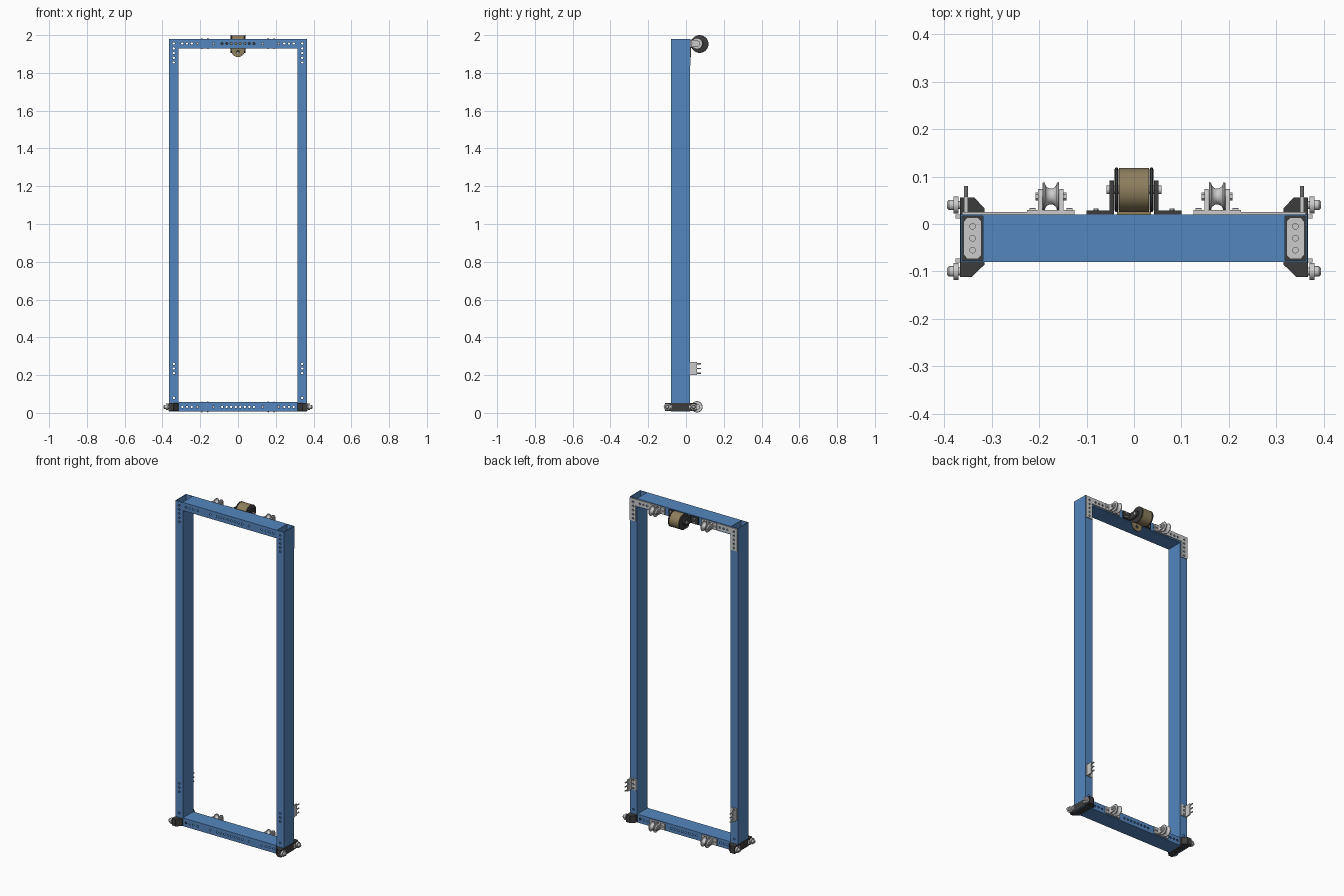
import bpy, bmesh, math

if "Cube" in bpy.data.objects:
    bpy.data.objects.remove(bpy.data.objects["Cube"])

def material(name, rgb):
    m = bpy.data.materials.new(name)
    m.diffuse_color = (*rgb, 1)
    m.use_nodes = True
    m.node_tree.nodes["Principled BSDF"].inputs["Base Color"].default_value = m.diffuse_color
    return m

BLUE = material("blue paint", (0.09, 0.24, 0.52))
DARK = material("dark metal", (0.045, 0.045, 0.045))
BROWN = material("tan drum", (0.27, 0.21, 0.11))
PUT = {'x': lambda a, p, q: (a, p, q), 'y': lambda a, p, q: (p, a, q), 'z': lambda a, p, q: (p, q, a)}

def finish(name, bm, mat=None, smooth=False):
    bmesh.ops.recalc_face_normals(bm, faces=bm.faces)
    me = bpy.data.meshes.new(name)
    bm.to_mesh(me)
    bm.free()
    ob = bpy.data.objects.new(name, me)
    bpy.context.collection.objects.link(ob)
    if mat:
        me.materials.append(mat)
    if smooth:
        bpy.context.view_layer.objects.active = ob
        bpy.ops.object.select_all(action='DESELECT')
        ob.select_set(True)
        bpy.ops.object.shade_smooth_by_angle(angle=math.radians(35))
    return ob

def add_prism(bm, pts, axis, a, b):
    lo = [bm.verts.new(PUT[axis](a, *p)) for p in pts]
    hi = [bm.verts.new(PUT[axis](b, *p)) for p in pts]
    bm.faces.new(lo)
    bm.faces.new(hi)
    for i in range(len(pts)):
        j = (i + 1) % len(pts)
        bm.faces.new((lo[i], lo[j], hi[j], hi[i]))

def prism(name, pts, axis, a, b, mat=None, smooth=False):
    bm = bmesh.new()
    add_prism(bm, pts, axis, a, b)
    return finish(name, bm, mat, smooth)

def rect(p0, p1, q0, q1):
    return [(p0, q0), (p1, q0), (p1, q1), (p0, q1)]

def box(name, x0, x1, y0, y1, z0, z1, mat=None):
    return prism(name, rect(x0, x1, y0, y1), 'z', z0, z1, mat)

def arc(cx, cy, r, a0, a1, n):
    return [(cx + r * math.cos(math.radians(a0 + (a1 - a0) * i / n)),
             cy + r * math.sin(math.radians(a0 + (a1 - a0) * i / n))) for i in range(n + 1)]

def circle(cx, cy, r, n=16):
    return arc(cx, cy, r, 0, 360, n)[:-1]

def lathe(name, profile, cx, cy, cz, mat=None, n=40):
    # profile of (x offset, radius) turned around the x axis
    bm = bmesh.new()
    rings = [[bm.verts.new((cx + x, cy + p, cz + q)) for p, q in circle(0, 0, r, n)] for x, r in profile]
    bm.faces.new(rings[0])
    bm.faces.new(rings[-1])
    for A, B in zip(rings, rings[1:]):
        for i in range(n):
            j = (i + 1) % n
            bm.faces.new((A[i], A[j], B[j], B[i]))
    return finish(name, bm, mat, True)

def cutter(name, prisms):
    bm = bmesh.new()
    for p in prisms:
        add_prism(bm, *p)
    ob = finish(name, bm)
    ob.hide_render = True
    return ob

def cut(ob, tool):
    m = ob.modifiers.new("cut", 'BOOLEAN')
    m.operation, m.solver, m.object = 'DIFFERENCE', 'EXACT', tool
    bpy.context.view_layer.update()
    me = bpy.data.meshes.new_from_object(ob.evaluated_get(bpy.context.evaluated_depsgraph_get()))
    ob.modifiers.clear()
    ob.data = me

# Key sizes
Y0, Y1, XI, XO = -0.08, 0.02, 0.315, 0.365
ZB, ZT, W = 0.032, 1.955, 0.003
AX = 0.058

# Cutter for every bolt hole in the frame and its plates
spots = [(s * x, z) for s in (-1, 1) for z in (ZB, ZT) for x in (.295, .27, .245, .215, .13)]
spots += [(i * .024 - .084, z) for i in range(8) for z in (ZB, ZT)]
spots += [(s * .34, z) for s in (-1, 1) for z in (1.955, 1.93, 1.905, 1.88, 1.855, .26, .235, .21, .08)]
holes = cutter("hole_cutter", [(circle(x, z, .006, 12), 'y', -.12, .05) for x, z in spots])

# Hollow beams between the posts
for nm, z in (("bottom_beam", ZB), ("top_beam", ZT)):
    ob = box(nm, -XI, XI, Y0, Y1, z - .025, z + .025, BLUE)
    core = cutter("core", [(rect(Y0 + W, Y1 - W, z - .025 + W, z + .025 - W), 'x', -.5, .5)])
    cut(ob, core)
    cut(ob, holes)
    bpy.data.objects.remove(core)

def pulley(x, z):
    y = AX
    box("pulley_base", x - .05, x + .05, Y1, Y1 + .009, z - .02, z + .02)
    for s in (-1, 1):
        prism("pulley_cheek", [(Y1, z - .02)] + arc(y, z, .016, -90, 90, 12) + [(Y1, z + .02)],
              'x', x + s * .018, x + s * .027, None, True)
        lathe("pulley_bolt", [(-.004, .008), (.004, .008)], x + s * .029, y, z, None, 6)
        lathe("pulley_base_bolt", [(-.006, .004), (.006, .004)], x + s * .039, Y1 + .01, z, None, 8)
    groove = [(p, .033 - q) for p, q in arc(0, .004, .0125, 180, 0, 12)]
    lathe("pulley_wheel", [(-.0175, .0285), (-.0155, .030)] + groove + [(.0155, .030), (.0175, .0285)], x, y, z)

for s in (-1, 1):
    # Hollow post, open at the top
    post = prism("post", rect(*sorted((s * XI, s * XO)), Y0, Y1), 'z', .007, 1.98, BLUE)
    core = cutter("core", [(rect(*sorted((s * (XI + W), s * (XO - W))), Y0 + W, Y1 - W), 'z', -.1, 2.1)])
    cut(post, core)
    cut(post, holes)
    bpy.data.objects.remove(core)

    # L-shaped corner plate on the back
    L = [(.362, 1.976), (.225, 1.976), (.225, 1.938), (.322, 1.938), (.322, 1.84), (.362, 1.84)]
    cut(prism("corner_plate", [(s * x, z) for x, z in L], 'y', Y1, Y1 + .005), holes)

    # Angle bracket with three pins low on the post
    cut(box("pin_bracket_base", *sorted((s * .318, s * .362)), Y1, Y1 + .005, .2, .27), holes)
    box("pin_bracket_web", *sorted((s * .350, s * .358)), Y1, .058, .2, .27)
    for z in (.26, .235, .21):
        prism("bracket_pin", circle(s * .354, z, .004, 10), 'y', .055, .08, None, True)

    # Dark corner shoe with slotted grey plate inside the post
    shoe = [(.367, -.112), (.342, -.112), (.3145, -.085), (.3145, .033), (.337, .056), (.367, .056)]
    prism("corner_shoe", [(s * x, y) for x, y in shoe], 'z', .010, .053, DARK)
    oct_ = [(.321, -.065), (.329, -.074), (.351, -.074), (.359, -.065),
            (.359, .005), (.351, .014), (.329, .014), (.321, .005)]
    plate = prism("shoe_plate", [(s * x, y) for x, y in oct_], 'z', .050, .058)
    slots = cutter("slots", [(circle(s * .34, y, .006, 12), 'z', .0531, .1) for y in (-.055, -.03, -.005)])
    cut(plate, slots)
    bpy.data.objects.remove(slots)

    # Side rollers on the shoe
    for y, ty in ((-.1, -.077), (.04, .016)):
        lathe("side_roller", [(s * .0, .008), (s * .006, .008), (s * .006, .018), (s * .016, .018),
                              (s * .016, .011), (s * .026, .011), (s * .030, .007)], s * .364, y, ZB, None, 24)
        box("roller_tab", *sorted((s * .364, s * .376)), ty - .004, ty + .004, ZB - .012, ZB + .012)

    # Guide pulleys, top and bottom
    for z in (ZB, ZT):
        pulley(s * .175, z)

    # Drum bracket and end flange
    box("drum_bracket_base", *sorted((s * .042, s * .1)), Y1, Y1 + .008, ZT - .022, ZT + .022, DARK)
    prism("drum_cheek", [(Y1, ZT - .022)] + arc(.072, ZT, .02, -90, 90, 14) + [(Y1, ZT + .022)],
          'x', s * .042, s * .052, DARK, True)
    lathe("drum_flange", [(-.004, .043), (-.002, .047), (.002, .047), (.004, .043)], s * .037, .072, 1.953, DARK)
    for z in (-.012, .012):
        prism("drum_bracket_bolt", circle(s * .08, ZT + z, .005, 6), 'y', Y1 + .008, Y1 + .013)

# Central drum and the rounded tab hanging below it
lathe("drum", [(-.032, .046), (.032, .046)], 0, .072, 1.953, BROWN, 48)
lathe("drum_axle", [(-.058, .009), (.058, .009)], 0, .072, 1.953, None, 20)
tab = prism("drum_tab", [(.036, 1.965)] + arc(0, 1.92, .036, 0, -180, 20) + [(-.036, 1.965)],
            'y', Y1, Y1 + .006, BROWN)
eye = cutter("eye", [(circle(0, 1.91, .008, 16), 'y', 0, .05)])
cut(tab, eye)
for tool in (eye, holes):
    bpy.data.objects.remove(tool)
